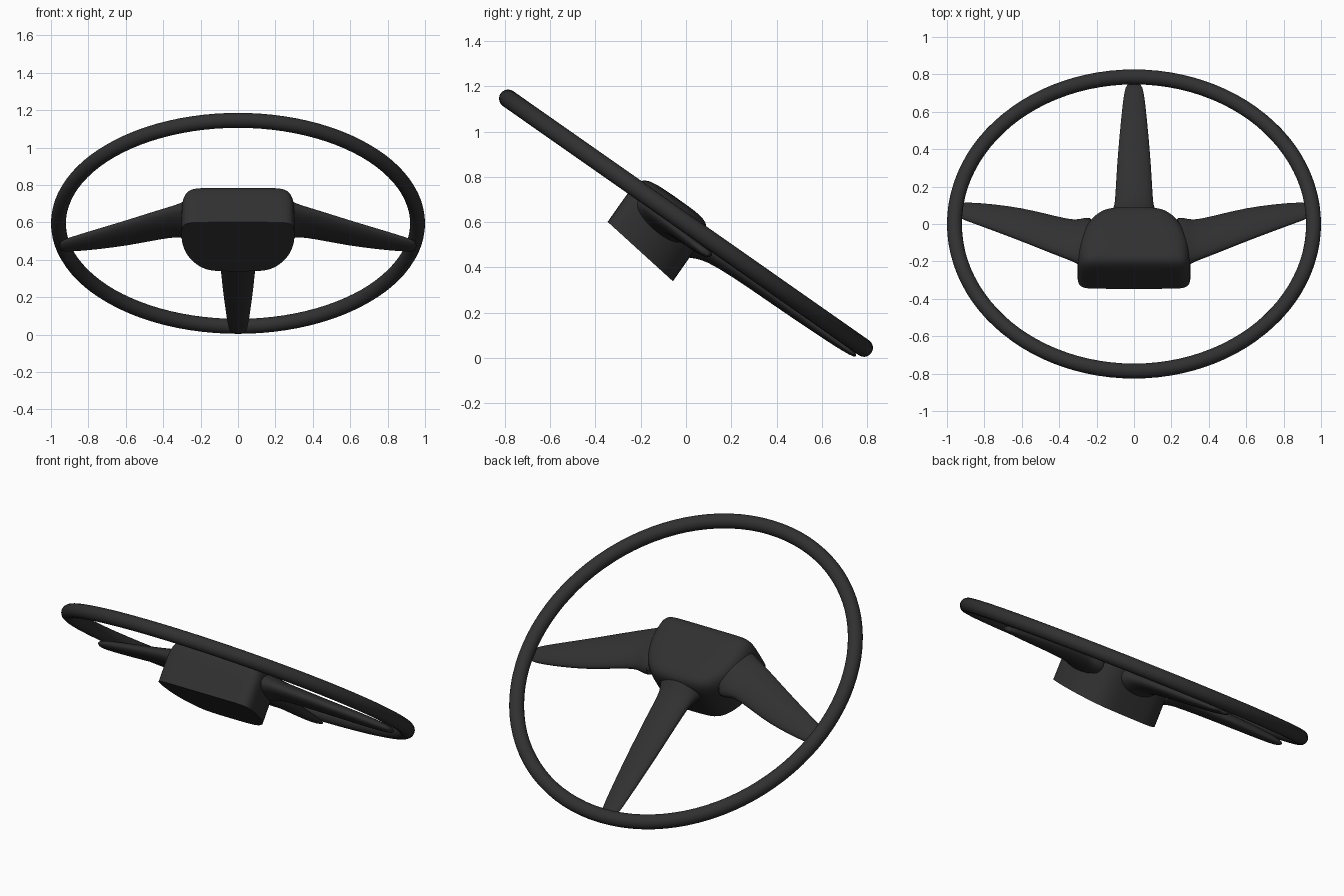
import bpy, bmesh, math
from mathutils import Matrix, Vector

if "Cube" in bpy.data.objects:
    bpy.data.objects.remove(bpy.data.objects["Cube"])

# Wheel frame: local x/y lie in the rim plane, local z points to the driver
TILT = Matrix.Translation((0, 0, 0.595)) @ Matrix.Rotation(math.radians(-35), 4, 'X')


def loft(name, rings, crease_first=False, levels=1):
    """Skin closed rings of local points, cap both ends, subdivide smoothly."""
    bm = bmesh.new()
    rows = [[bm.verts.new(TILT @ Vector(p)) for p in r] for r in rings]
    n = len(rows[0])
    for a, b in zip(rows, rows[1:]):
        for i in range(n):
            bm.faces.new((a[i], a[(i + 1) % n], b[(i + 1) % n], b[i]))
    bm.faces.new(rows[0][::-1])
    bm.faces.new(rows[-1])
    bmesh.ops.recalc_face_normals(bm, faces=bm.faces[:])
    if crease_first:
        layer = bm.edges.layers.float.new("crease_edge")
        for i in range(n):
            bm.edges.get((rows[0][i], rows[0][(i + 1) % n]))[layer] = 1.0
    mesh = bpy.data.meshes.new(name)
    bm.to_mesh(mesh)
    bm.free()
    obj = bpy.data.objects.new(name, mesh)
    bpy.context.collection.objects.link(obj)
    sub = obj.modifiers.new("smooth", 'SUBSURF')
    sub.levels = sub.render_levels = levels
    bpy.ops.object.select_all(action='DESELECT')
    obj.select_set(True)
    bpy.context.view_layer.objects.active = obj
    bpy.ops.object.modifier_apply(modifier="smooth")
    bpy.ops.object.shade_smooth_by_angle(angle=math.radians(40))
    return obj


def spoke(name, sections, along_y=False, sx=1):
    """Sections: distance, sideways centre, height, half width, half thickness."""
    rings = []
    for d, c, h, hw, ht in sections:
        ring = []
        for i in range(24):
            t = math.tau * i / 24
            s, w = c + hw * math.cos(t), h + ht * math.sin(t)
            ring.append((s, d, w) if along_y else (sx * d, s, w))
        rings.append(ring)
    return loft(name, rings)


dark = bpy.data.materials.new("dark_plastic")
dark.diffuse_color = (0.03, 0.03, 0.03, 1)
dark.use_nodes = True
dark.node_tree.nodes["Principled BSDF"].inputs["Base Color"].default_value = dark.diffuse_color

# Rim
bpy.ops.mesh.primitive_torus_add(major_radius=0.96, minor_radius=0.04,
                                 major_segments=96, minor_segments=20)
rim = bpy.context.object
rim.name = "rim"
rim.data.transform(TILT)
bpy.ops.object.shade_smooth()

# Hub: rounded trapezoid with a slanted flat underside and a domed top
half = [(0.1, -0.287), (0.2, -0.287), (0.265, -0.285), (0.298, -0.26), (0.303, -0.2),
        (0.301, -0.13), (0.28, -0.04), (0.232, 0.04), (0.165, 0.095), (0.07, 0.1)]
outline = half + [(-x, y) for x, y in reversed(half)]
MID = -0.095


def hub_ring(scale, inset, height=None):
    ring = []
    for x, y in outline:
        z = -0.194 - (y + 0.285) * 0.128 if height is None else height
        ring.append((x * scale, MID + (y - MID) * inset, z))
    return ring


hub = loft("hub", [hub_ring(1, 1), hub_ring(1, 1, -0.12), hub_ring(1, 1, -0.04),
                   hub_ring(0.97, 0.98, 0.015), hub_ring(0.88, 0.89, 0.05),
                   hub_ring(0.72, 0.68, 0.064), hub_ring(0.35, 0.35, 0.068)],
           crease_first=True, levels=2)

# Side spokes, flared into the hub
side = [(0.20, -0.10, -0.04, 0.17, 0.085), (0.27, -0.095, -0.04, 0.155, 0.075),
        (0.31, -0.085, -0.04, 0.136, 0.057), (0.36, -0.07, -0.04, 0.129, 0.048),
        (0.48, -0.022, -0.042, 0.119, 0.042), (0.60, 0.027, -0.045, 0.107, 0.037),
        (0.75, 0.077, -0.049, 0.085, 0.032), (0.87, 0.112, -0.053, 0.064, 0.026),
        (0.93, 0.127, -0.056, 0.05, 0.02), (0.955, 0.132, -0.057, 0.034, 0.011)]
right = spoke("right_spoke", side)
left = spoke("left_spoke", side, sx=-1)

# Lower spoke
low = [(0.0, 0, -0.04, 0.16, 0.09), (0.08, 0, -0.045, 0.14, 0.085),
       (0.12, 0, -0.043, 0.112, 0.062), (0.17, 0, -0.04, 0.102, 0.046),
       (0.30, 0, -0.038, 0.097, 0.038), (0.52, 0, -0.041, 0.085, 0.034),
       (0.72, 0, -0.044, 0.069, 0.028), (0.86, 0, -0.047, 0.057, 0.021),
       (0.93, 0, -0.049, 0.046, 0.013), (0.953, 0, -0.05, 0.03, 0.006)]
lower = spoke("lower_spoke", low, along_y=True)

for part in (rim, hub, right, left, lower):
    part.data.materials.append(dark)
